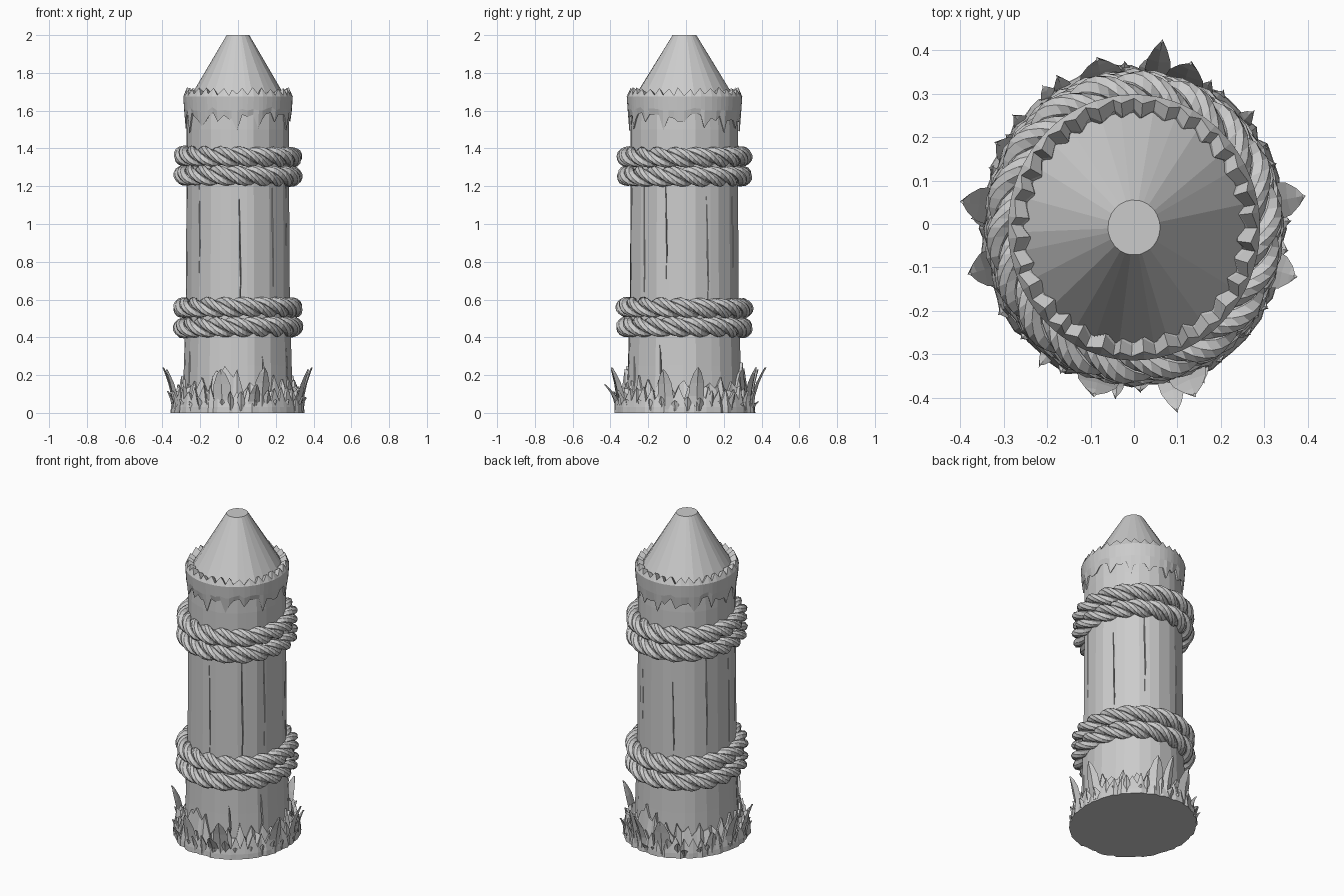
import bpy, bmesh, random
from math import sin, cos, pi, radians, tau

if "Cube" in bpy.data.objects:
    bpy.data.objects.remove(bpy.data.objects["Cube"])

random.seed(7)


def P(a, r, z):
    """Point on the slightly oval post at angle a."""
    return (r * cos(a), r * 1.055 * sin(a) - 0.008, z)


def loft(bm, rings, loop=False, caps=True):
    """Skin a list of closed point rings."""
    vs = [[bm.verts.new(p) for p in ring] for ring in rings]
    n = len(vs[0])
    pairs = list(zip(vs, vs[1:])) + ([(vs[-1], vs[0])] if loop else [])
    for A, B in pairs:
        for i in range(n):
            j = (i + 1) % n
            bm.faces.new((A[i], A[j], B[j], B[i]))
    if caps and not loop:
        bm.faces.new(vs[0])
        bm.faces.new(vs[-1])


def finish(bm, name):
    bmesh.ops.recalc_face_normals(bm, faces=bm.faces)
    me = bpy.data.meshes.new(name)
    bm.to_mesh(me)
    bm.free()
    ob = bpy.data.objects.new(name, me)
    bpy.context.collection.objects.link(ob)
    return ob


def uni(a, b):
    return random.uniform(a, b)


# Wooden shaft with sharpened, blunt-tipped top
N = 26
ang = [tau * (i + uni(-0.25, 0.25)) / N for i in range(N)]
wob = [uni(-0.004, 0.004) for _ in ang]
bm = bmesh.new()
loft(bm, [[P(a, r + (w if z < 1.7 else 0), z) for a, w in zip(ang, wob)]
          for r, z in [(0.295, 0.01), (0.286, 0.25), (0.276, 0.6), (0.272, 1.2),
                       (0.272, 1.5), (0.266, 1.65), (0.06, 2.0)]])
shaft = finish(bm, "post_shaft")

# Vertical cracks cut into the shaft
bm = bmesh.new()
for deg, z0, z1 in [(-88, 0.5, 1.17), (-48, 0.5, 1.3), (-20, 0.65, 1.3), (-25, 0.1, 0.36),
                    (-62, 0.1, 0.3), (25, 0.5, 1.15), (62, 0.7, 1.3), (110, 0.5, 1.1),
                    (150, 0.6, 1.3), (185, 0.5, 1.2), (222, 0.7, 1.3), (205, 0.1, 0.36)]:
    a = radians(deg)
    rings = []
    for t, w in [(0, 0.002), (0.3, 0.022), (0.6, 0.028), (1, 0.002)]:
        z = z0 + (z1 - z0) * t
        s = a + 0.02 * sin(t * 5)
        rings.append([P(s, 0.25, z), P(s - w, 0.32, z), P(s + w, 0.32, z)])
    loft(bm, rings)
cutter = finish(bm, "crack_cutter")
cutter.hide_render = True
cutter.hide_set(True)
mod = shaft.modifiers.new("cracks", "BOOLEAN")
mod.operation = "DIFFERENCE"
mod.solver = "EXACT"
mod.object = cutter

# Bark band under the point, with torn edges above and below
N = 64
ang = [tau * (i + uni(-0.3, 0.3)) / N for i in range(N)]
low = [uni(1.48, 1.55) if i % 4 == 0 else uni(1.54, 1.59) for i in range(N)]
tooth = [uni(0.7, 1.0) if i % 2 else uni(0, 0.2) for i in range(N)]
bm = bmesh.new()
loft(bm, [
    [P(a, 0.255, z + 0.02) for a, z in zip(ang, low)],
    [P(a, 0.277, z) for a, z in zip(ang, low)],
    [P(a, 0.285, max(z + 0.03, 1.6)) for a, z in zip(ang, low)],
    [P(a, 0.290, 1.675) for a in ang],
    [P(a, 0.284 - 0.014 * t, 1.68 + 0.045 * t) for a, t in zip(ang, tooth)],
    [P(a, 0.262 - 0.022 * t, 1.668 + 0.035 * t) for a, t in zip(ang, tooth)],
    [P(a, 0.235, 1.66) for a in ang]], loop=True)
finish(bm, "bark_band")


# Ropes: each has two coils of three twisted strands
def rope(name, heights, R, twists=6, steps=96):
    bm = bmesh.new()
    for h, tilt in heights:
        ph = uni(0, tau)
        for k in range(3):
            rings = []
            for i in range(steps):
                a = tau * i / steps
                q = twists * a + tau * k / 3 + ph
                cr = R + 0.026 * cos(q)
                cz = h + tilt * sin(a + ph) + 0.026 * sin(q)
                rad = 0.029 + uni(-0.0015, 0.0015)
                rings.append([P(a, cr + rad * cos(q + tau * j / 7),
                                cz + rad * sin(q + tau * j / 7)) for j in range(7)])
            loft(bm, rings, loop=True)
    # strands run down to the right when seen from outside
    return finish(bm, name)


rope("lower_rope", [(0.453, 0.004), (0.556, 0.004)], 0.291, -6)
rope("upper_rope", [(1.255, 0.004), (1.357, 0.004)], 0.287, -6)

# Ragged earth mound round the foot, in two layers
N = 84
ang = [tau * (i + uni(-0.3, 0.3)) / N for i in range(N)]
out = [uni(-0.008, 0.008) for _ in ang]
t1 = [uni(0.11, 0.15) if i % 2 else uni(0.05, 0.08) for i in range(N)]
t2 = [uni(0.14, 0.2) if i % 3 == 0 else uni(0.1, 0.15) for i in range(N)]
for i, a in enumerate(ang):
    for deg in (258, 80):
        if abs(a - radians(deg)) < 0.22:
            t2[i] += 0.08
bm = bmesh.new()
loft(bm, [
    [P(a, 0.352 + o, 0) for a, o in zip(ang, out)],
    [P(a, 0.350 + o, 0.03) for a, o in zip(ang, out)],
    [P(a, 0.345 - 0.15 * (t - 0.05) + o, t) for a, t, o in zip(ang, t1, out)],
    [P(a, 0.318, t - 0.015) for a, t in zip(ang, t1)],
    [P(a, 0.300, z) for a, z in zip(ang, t2)],
    [P(a, 0.265, z - 0.01) for a, z in zip(ang, t2)]])
finish(bm, "earth_mound")


# Curved leaves growing out of the mound
def leaf(bm, a, height, width, tip_r, base_r=0.335):
    rings = []
    for t, w in [(0, 0.75), (0.35, 1), (0.65, 0.9), (0.88, 0.5), (1, 0.08)]:
        r = base_r + (tip_r - base_r) * t ** 1.8
        z = 0.01 + (height - 0.01) * t
        d = width * w / 2 / r
        th = 0.016 * (1 - 0.6 * t)
        rings.append([P(a - d, r, z), P(a, r + th, z), P(a + d, r, z), P(a, r - th / 2, z)])
    loft(bm, rings)


bm = bmesh.new()
for deg, h, w, r in [(10, 0.24, 0.08, 0.395), (-16, 0.23, 0.08, 0.385), (172, 0.24, 0.08, 0.398),
                     (195, 0.23, 0.08, 0.39), (103, 0.23, 0.1, 0.375), (81, 0.24, 0.06, 0.41),
                     (70, 0.24, 0.09, 0.38), (-76, 0.15, 0.06, 0.41), (-69, 0.24, 0.09, 0.39),
                     (-104, 0.23, 0.1, 0.375), (150, 0.15, 0.06, 0.365)]:
    leaf(bm, radians(deg), h, w, r)
for i in range(34):
    leaf(bm, tau * (i + uni(-0.3, 0.3)) / 34, uni(0.05, 0.12), uni(0.03, 0.05),
         uni(0.35, 0.372))
finish(bm, "leaves")
